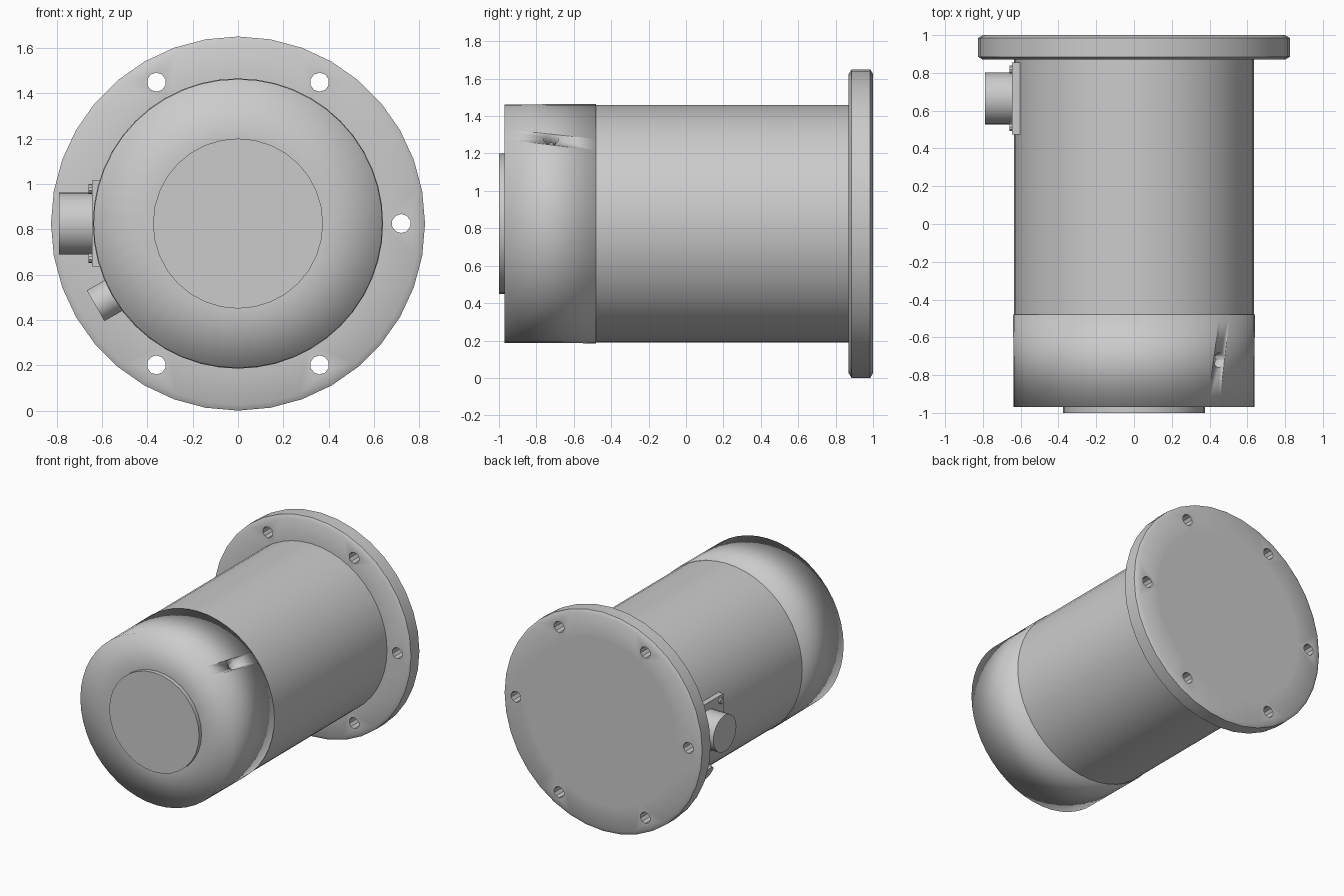
import bpy, math
from mathutils import Vector

if "Cube" in bpy.data.objects:
    bpy.data.objects.remove(bpy.data.objects["Cube"])

AXIS_Z = 0.825          # height of the motor axis
BODY_R = 0.637


def finish(obj, angle):
    bpy.ops.object.select_all(action='DESELECT')
    obj.select_set(True)
    bpy.context.view_layer.objects.active = obj
    bpy.ops.object.shade_smooth_by_angle(angle=math.radians(angle))
    return obj


def rod(name, start, end, radius, sides=32, angle=35):
    """Closed cylinder between two points."""
    a, b = Vector(start), Vector(end)
    bpy.ops.mesh.primitive_cylinder_add(
        vertices=sides, radius=radius, depth=(b - a).length, location=(a + b) / 2,
        rotation=(b - a).to_track_quat('Z', 'Y').to_euler())
    obj = bpy.context.object
    obj.name = name
    return finish(obj, angle)


def lathe(name, profile, sides, closed):
    """Spin (radius, y) points around the motor axis."""
    n = len(profile)
    verts = [(r * math.cos(t), y, AXIS_Z + r * math.sin(t))
             for t in (2 * math.pi * i / sides for i in range(sides))
             for r, y in profile]
    faces = []
    for i in range(sides):
        j = (i + 1) % sides
        for k in range(n if closed else n - 1):
            m = (k + 1) % n
            faces.append((i * n + k, i * n + m, j * n + m, j * n + k))
    if not closed:
        faces.append([i * n for i in range(sides)][::-1])
        faces.append([i * n + n - 1 for i in range(sides)])
    mesh = bpy.data.meshes.new(name)
    mesh.from_pydata(verts, [], faces)
    obj = bpy.data.objects.new(name, mesh)
    bpy.context.collection.objects.link(obj)
    bpy.context.view_layer.objects.active = obj
    bpy.ops.object.mode_set(mode='EDIT')
    bpy.ops.mesh.select_all(action='SELECT')
    bpy.ops.mesh.normals_make_consistent(inside=False)
    bpy.ops.object.mode_set(mode='OBJECT')
    return obj


def cut(obj, cutter):
    mod = obj.modifiers.new("hole", 'BOOLEAN')
    mod.object = cutter
    mod.solver = 'EXACT'
    bpy.context.view_layer.objects.active = obj
    bpy.ops.object.modifier_apply(modifier=mod.name)
    bpy.data.objects.remove(cutter, do_unlink=True)


def radial(r, degrees, y):
    t = math.radians(degrees)
    return (r * math.cos(t), y, AXIS_Z + r * math.sin(t))


# Main housing, its rear end fills the flange
rod("housing", (0, -0.5, AXIS_Z), (0, 1.0, AXIS_Z), BODY_R - 0.002, 48)

# End cap with softly shaded rim and a small blind hole
cap = lathe("end_cap", [(0.375, -0.97), (BODY_R, -0.97), (BODY_R + 0.003, -0.48)], 48, False)
cut(cap, rod("cap_hole_cutter", radial(0.57, 45, -0.72), radial(0.75, 45, -0.72), 0.04, 10))
finish(cap, 95)
rod("end_disc", (0, -1.0, AXIS_Z), (0, -0.96, AXIS_Z), 0.375, 32)

# Mounting flange with six bolt holes
flange = lathe("flange", [(0.62, 0.87), (0.80, 0.87), (0.825, 0.885),
                          (0.825, 0.985), (0.80, 1.0), (0.62, 1.0)], 36, True)
for i in range(6):
    x, _, z = radial(0.72, 60 * i, 0)
    cut(flange, rod("bolt_hole_cutter", (x, 0.8, z), (x, 1.1, z), 0.042, 10))
finish(flange, 50)

# Side connector: square plate, round socket, corner screws
CY = 0.665
bpy.ops.mesh.primitive_cube_add(size=1, location=(-0.62, CY, AXIS_Z))
plate = bpy.context.object
plate.name = "connector_plate"
plate.scale = (0.05, 0.38, 0.38)
rod("connector_socket", (-0.6, CY, AXIS_Z), (-0.79, CY, AXIS_Z), 0.137, 24)
for sy in (-1, 1):
    for sz in (-1, 1):
        y, z = CY + sy * 0.152, AXIS_Z + sz * 0.152
        rod("connector_screw", (-0.63, y, z), (-0.66, y, z), 0.022, 10)

# Small cable gland below the connector
rod("cable_gland", radial(0.58, 210, CY), radial(0.725, 210, CY), 0.078, 16)
